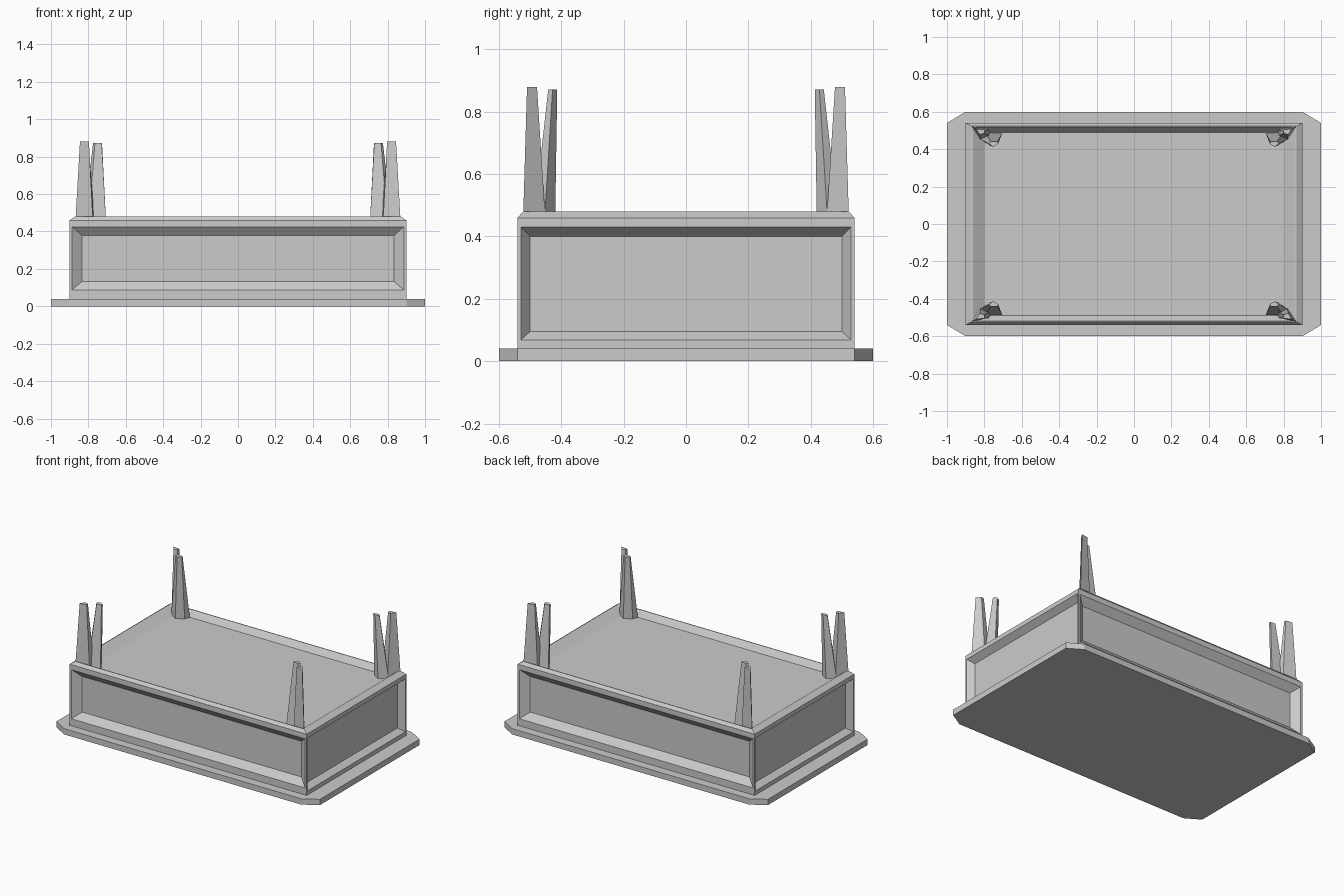
import bpy, bmesh

if "Cube" in bpy.data.objects:
    bpy.data.objects.remove(bpy.data.objects["Cube"])


def finish(bm, name):
    bmesh.ops.recalc_face_normals(bm, faces=bm.faces)
    mesh = bpy.data.meshes.new(name)
    bm.to_mesh(mesh)
    bm.free()
    ob = bpy.data.objects.new(name, mesh)
    bpy.context.collection.objects.link(ob)
    return ob


def loft(bm, base, top):
    """Solid between two polygons with equal point counts."""
    a = [bm.verts.new(p) for p in base]
    b = [bm.verts.new(p) for p in top]
    n = len(a)
    bm.faces.new(a[::-1])
    bm.faces.new(b)
    for i in range(n):
        j = (i + 1) % n
        bm.faces.new((a[i], a[j], b[j], b[i]))


def sgn(v):
    return 1 if v > 0 else -1


def inset(bm, face, place):
    """Inset a face, then put its four corners where place() says."""
    bmesh.ops.inset_individual(bm, faces=[face], thickness=0.001)
    for v in face.verts:
        v.co = place(v.co.copy())


# Base plate with clipped corners
bm = bmesh.new()
outline = [(1, -.54), (1, .54), (.9, .6), (-.9, .6),
           (-1, .54), (-1, -.54), (-.9, -.6), (.9, -.6)]
loft(bm, [(x, y, 0) for x, y in outline], [(x, y, .04) for x, y in outline])
finish(bm, "base_plate")

# Box body with recessed tray top and recessed side panels
bm = bmesh.new()
rect = [(.9, -.54), (.9, .54), (-.9, .54), (-.9, -.54)]
loft(bm, [(x, y, .04) for x, y in rect], [(x, y, .46) for x, y in rect])
bm.normal_update()
for f in list(bm.faces):
    n = f.normal.copy()
    if n.z > .5:
        steps = [(.87, .523, .48), (.86, .518, .48), (.80, .488, .44)]
        for sx, sy, z in steps:
            inset(bm, f, lambda c: (sgn(c.x) * sx, sgn(c.y) * sy, z))
    elif abs(n.y) > .5:
        for x, y, lo, hi in [(.887, .54, .088, .425), (.833, .50, .133, .378)]:
            inset(bm, f, lambda c: (sgn(c.x) * x, sgn(c.y) * y,
                                    hi if c.z > .25 else lo))
    elif abs(n.x) > .5:
        for x, y, lo, hi in [(.9, .53, .068, .43), (.86, .50, .095, .40)]:
            inset(bm, f, lambda c: (sgn(c.x) * x, sgn(c.y) * y,
                                    hi if c.z > .25 else lo))
finish(bm, "box_body")

# Forked corner posts: an outer and an inner tapering prong
outer_base = [(.87, .523), (.775, .503), (.765, .465), (.82, .45)]
outer_top = [(.845, .51), (.797, .503), (.80, .485), (.825, .478)]
inner_base = [(.80, .49), (.705, .485), (.72, .45), (.77, .42), (.825, .455)]
inner_top = [(.765, .442), (.729, .44), (.727, .428), (.752, .413), (.775, .428)]
for sx, side in ((-1, "left"), (1, "right")):
    for sy, end in ((-1, "front"), (1, "back")):
        bm = bmesh.new()
        for base, top, z in ((outer_base, outer_top, .88),
                             (inner_base, inner_top, .872)):
            loft(bm, [(sx * x, sy * y, .44) for x, y in base],
                 [(sx * x, sy * y, z) for x, y in top])
        finish(bm, f"{end}_{side}_post")
